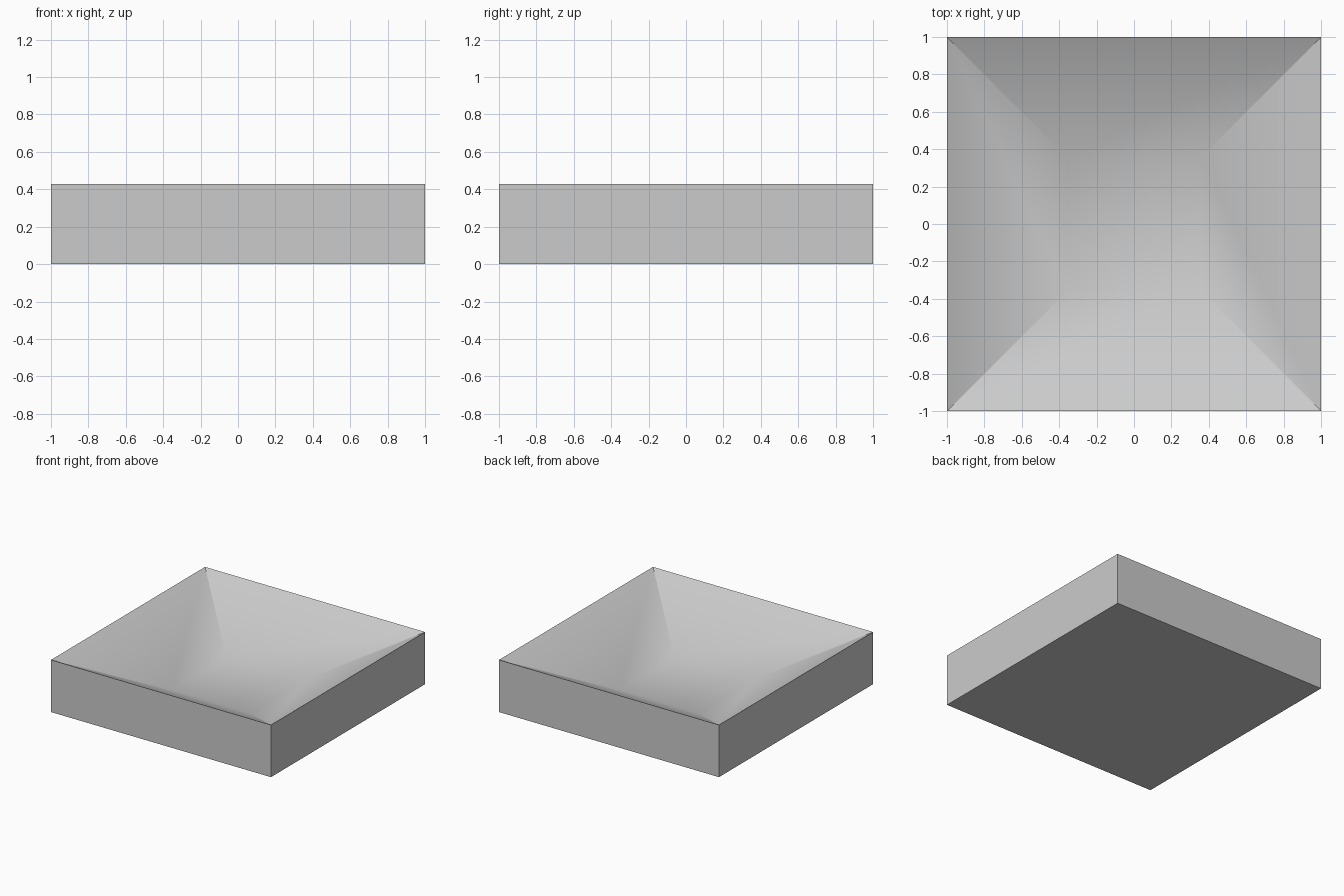
import bpy, bmesh, math

default = bpy.data.objects.get("Cube")
if default:
    bpy.data.objects.remove(default)

UNIT = 1 / 7

grey = bpy.data.materials.new("plain_grey")
grey.use_nodes = True
colour = (0.6, 0.6, 0.6, 1)
grey.diffuse_color = colour
grey.node_tree.nodes["Principled BSDF"].inputs["Base Color"].default_value = colour


def square(bm, half, z):
    """Four corners of a level square, counter-clockwise from above."""
    return [bm.verts.new((x * half * UNIT, y * half * UNIT, z * UNIT))
            for x, y in ((-1, -1), (1, -1), (1, 1), (-1, 1))]


# Square dish: base, upright sides, knife-edge rim, sloping inside, flat floor
bm = bmesh.new()
rings = [square(bm, half, z) for half, z in ((7, 0), (7, 3), (2.5, 0.75))]
bm.faces.new(rings[0][::-1])
bm.faces.new(rings[-1])
for low, high in zip(rings, rings[1:]):
    for i in range(4):
        j = (i + 1) % 4
        bm.faces.new((low[i], low[j], high[j], high[i]))

mesh = bpy.data.meshes.new("square_dish")
bm.to_mesh(mesh)
bm.free()
mesh.materials.append(grey)
dish = bpy.data.objects.new("square_dish", mesh)
bpy.context.collection.objects.link(dish)

# Soft blend from floor to slopes, crisp corners and rim
bpy.ops.object.select_all(action='DESELECT')
dish.select_set(True)
bpy.context.view_layer.objects.active = dish
bpy.ops.object.shade_smooth_by_angle(angle=math.radians(30))
